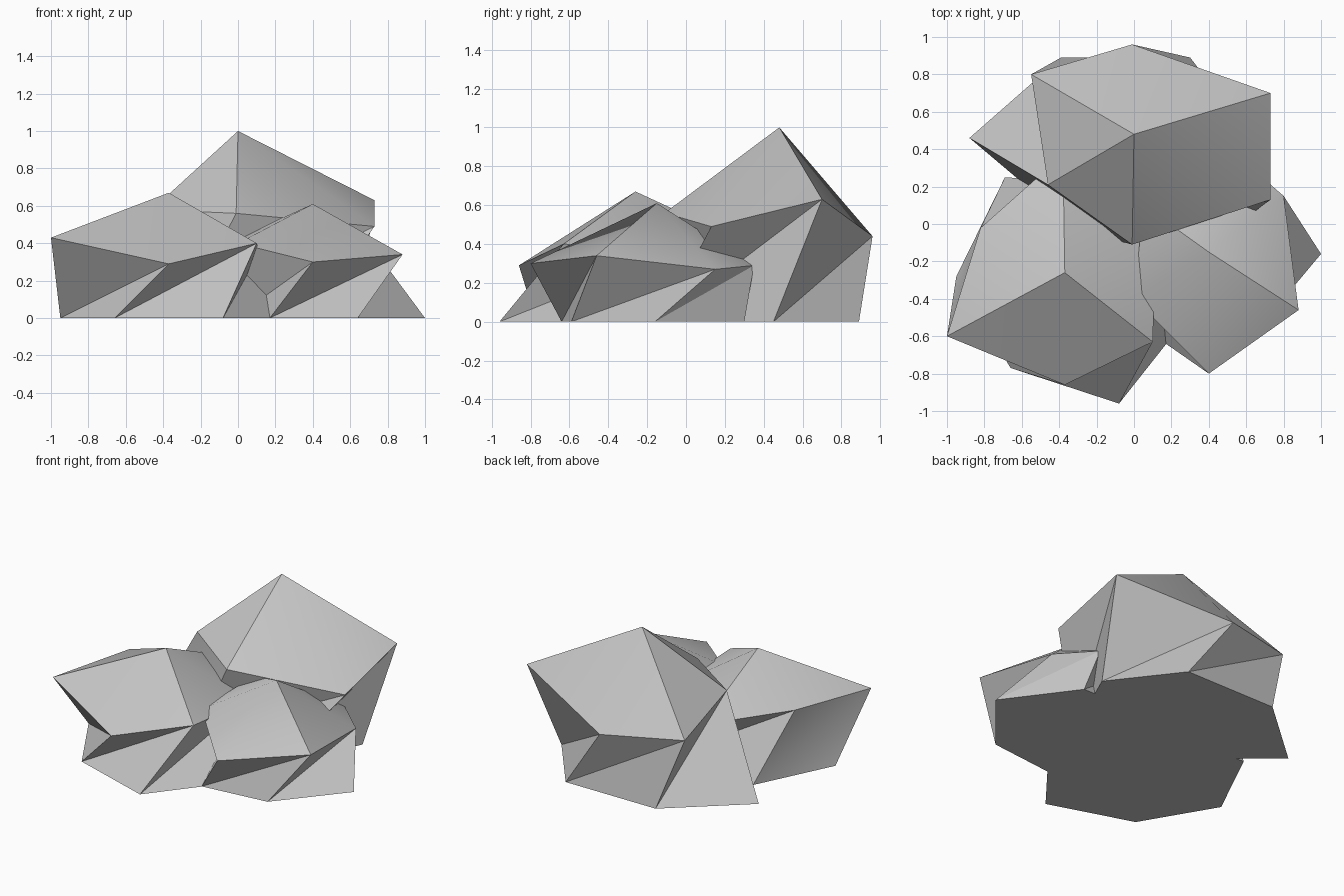
import bpy, bmesh, math

if "Cube" in bpy.data.objects:
    bpy.data.objects.remove(bpy.data.objects["Cube"], do_unlink=True)

stone = bpy.data.materials.new("grey stone")
stone.use_nodes = True
colour = (0.55, 0.55, 0.55, 1)
stone.diffuse_color = colour
stone.node_tree.nodes["Principled BSDF"].inputs["Base Color"].default_value = colour


def boulder(name, peak, rim, base):
    """Twisted six-sided boulder: flat foot, overhanging rim, pointed cap."""
    bm = bmesh.new()
    top = bm.verts.new(peak)
    upper = [bm.verts.new(p) for p in rim]
    lower = [bm.verts.new((x, y, 0)) for x, y in base]
    count = len(upper)
    for i in range(count):
        j = (i + 1) % count
        bm.faces.new((top, upper[i], upper[j]))
        bm.faces.new((upper[j], upper[i], lower[i]))
        bm.faces.new((upper[j], lower[i], lower[j]))
    bm.faces.new(lower[::-1])
    bmesh.ops.recalc_face_normals(bm, faces=bm.faces)
    mesh = bpy.data.meshes.new(name)
    bm.to_mesh(mesh)
    bm.free()
    mesh.materials.append(stone)
    ob = bpy.data.objects.new(name, mesh)
    bpy.context.collection.objects.link(ob)
    bpy.ops.object.select_all(action="DESELECT")
    ob.select_set(True)
    bpy.context.view_layer.objects.active = ob
    bpy.ops.object.shade_smooth_by_angle(angle=math.radians(30))


# Tall boulder at the back
boulder("tall_back_boulder", (0, 0.48, 1.0),
        [(0.73, 0.13, 0.49), (0.73, 0.70, 0.63), (-0.01, 0.96, 0.44),
         (-0.55, 0.80, 0.48), (-0.46, 0.21, 0.58), (-0.01, -0.11, 0.56)],
        [(0.38, -0.13), (0.64, 0.45), (0.30, 0.89),
         (-0.39, 0.89), (-0.88, 0.46), (-0.30, -0.03)])

# Wide boulder at the front, on the -x side
boulder("wide_front_boulder", (-0.37, -0.26, 0.67),
        [(-0.37, -0.86, 0.29), (0.10, -0.63, 0.40), (0.12, -0.05, 0.36),
         (-0.38, 0.37, 0.38), (-0.82, -0.02, 0.45), (-1.0, -0.60, 0.43)],
        [(-0.66, -0.77), (-0.08, -0.96), (0.30, -0.48),
         (0, 0.20), (-0.69, 0.25), (-0.95, -0.28)])

# Low boulder at the front, on the +x side
boulder("low_front_boulder", (0.40, -0.15, 0.61),
        [(0.40, -0.80, 0.30), (0.88, -0.46, 0.34), (0.80, 0.15, 0.27),
         (0.57, 0.35, 0.29), (0.05, 0.10, 0.45), (0, -0.40, 0.40)],
        [(0.17, -0.64), (0.64, -0.59), (1.0, -0.16),
         (0.66, 0.30), (0.30, 0.30), (-0.02, -0.20)])
